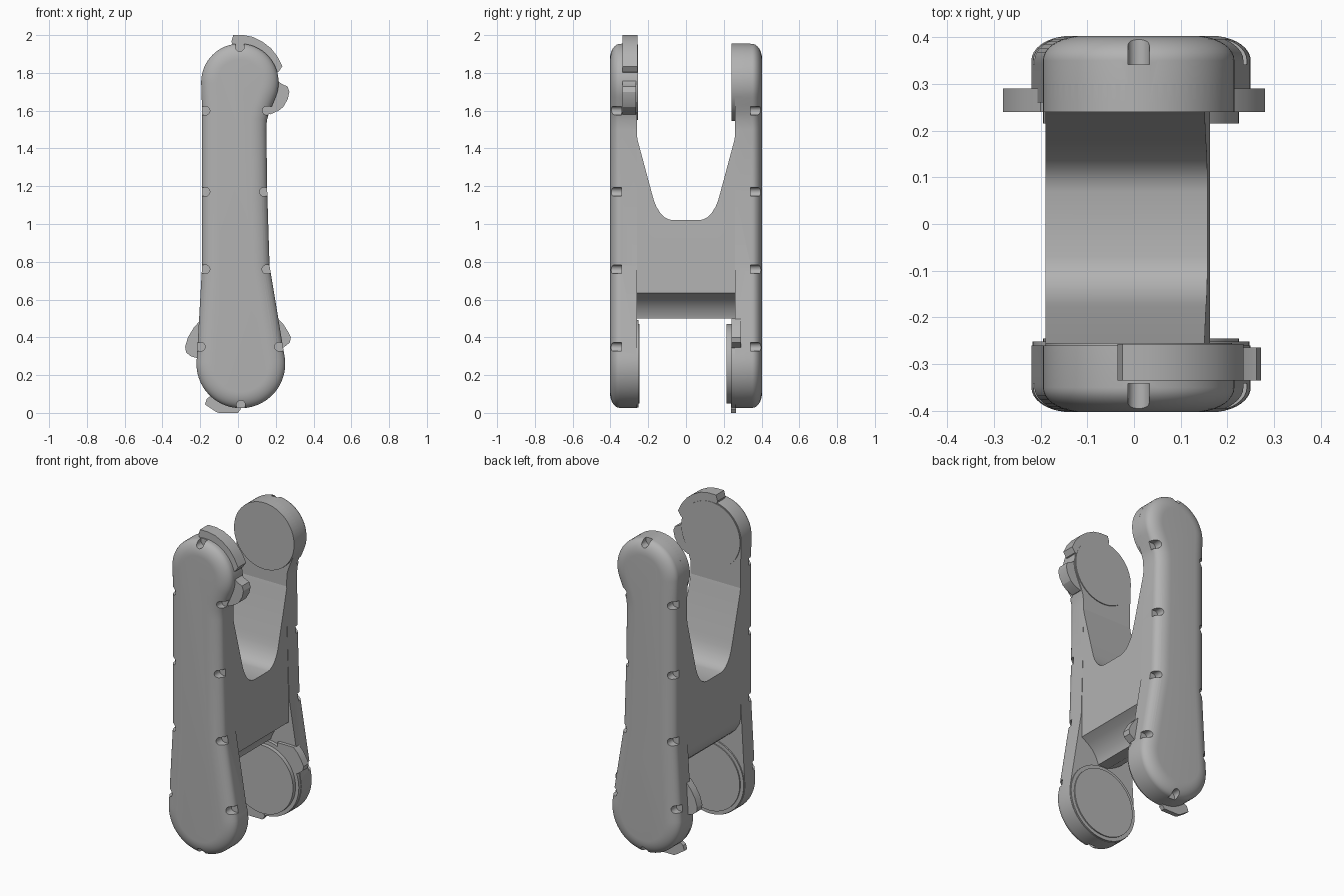
import bpy
import bmesh
from math import sin, cos, pi, radians
from mathutils import Vector

cube = bpy.data.objects.get("Cube")
if cube:
    bpy.data.objects.remove(cube, do_unlink=True)

grey = bpy.data.materials.new("light grey")
grey.use_nodes = True
colour = (0.45, 0.45, 0.45, 1)
grey.diffuse_color = colour
grey.node_tree.nodes["Principled BSDF"].inputs["Base Color"].default_value = colour


def loft(name, rings):
    """Skin a stack of closed rings and cap both ends."""
    bm = bmesh.new()
    rows = [[bm.verts.new(p) for p in ring] for ring in rings]
    for a, b in zip(rows, rows[1:]):
        for i in range(len(a)):
            j = (i + 1) % len(a)
            bm.faces.new((a[i], a[j], b[j], b[i]))
    bm.faces.new(rows[0])
    bm.faces.new(rows[-1])
    bmesh.ops.recalc_face_normals(bm, faces=bm.faces)
    mesh = bpy.data.meshes.new(name)
    bm.to_mesh(mesh)
    bm.free()
    obj = bpy.data.objects.new(name, mesh)
    bpy.context.collection.objects.link(obj)
    mesh.materials.append(grey)
    return obj


def prism(name, pts, y0, y1):
    """Extrude an x-z outline along y."""
    return loft(name, [[(x, y, z) for x, z in pts] for y in (y0, y1)])


def arc(cx, cz, r, a0, a1, n):
    angles = [radians(a0 + (a1 - a0) * i / n) for i in range(n + 1)]
    return [(cx + r * cos(a), cz + r * sin(a)) for a in angles]


def disc(name, cx, cz, r, y0, y1):
    return prism(name, arc(cx, cz, r, 0, 360, 64)[:-1], y0, y1)


def activate(obj):
    bpy.ops.object.select_all(action='DESELECT')
    obj.select_set(True)
    bpy.context.view_layer.objects.active = obj


def smooth(obj):
    activate(obj)
    bpy.ops.object.shade_smooth_by_angle(angle=radians(20))


def boolean(obj, tool, operation):
    tool.hide_render = True
    mod = obj.modifiers.new("cut", 'BOOLEAN')
    mod.operation = operation
    mod.solver = 'EXACT'
    mod.object = tool
    activate(obj)
    bpy.ops.object.modifier_apply(modifier=mod.name)
    bpy.data.objects.remove(tool, do_unlink=True)


def inset(pts, d):
    """Offset a counterclockwise outline inwards."""
    out = []
    for i, p in enumerate(pts):
        p = Vector(p)
        e0 = (p - Vector(pts[i - 1])).normalized()
        e1 = (Vector(pts[(i + 1) % len(pts)]) - p).normalized()
        n0, n1 = Vector((-e0.y, e0.x)), Vector((-e1.y, e1.x))
        out.append(p + (n0 + n1) * d / (1 + n0.dot(n1)))
    return out


# Pivot centres as (x, z), and the arm outline around them
TOP, LOW = (0.01, 1.75), (0.015, 0.26)
outline = (arc(*LOW, 0.235, -188, 12, 36)
           + [(0.167, 0.78), (0.155, 1.16), (0.15, 1.5), (0.153, 1.55),
              (0.165, 1.59), (0.182, 1.63)]
           + arc(*TOP, 0.205, -24, 180, 36)
           + [(-0.19, 1.6), (-0.19, 0.78)])

# Edge notches: edge point and outward direction in degrees
notches = [(-0.19, 1.6, 180), (-0.19, 1.17, 180), (-0.19, 0.76, 180),
           (-0.215, 0.35, 180), (0.17, 1.6, 0), (0.155, 1.17, 0),
           (0.168, 0.76, 0), (0.235, 0.35, 0),
           (0.01, 1.955, 90), (0.015, 0.025, 270)]

# Front and back arms with rounded outer rim
for side, label in ((-1, "front"), (1, "back")):
    rings = [[(x, side * 0.26, z) for x, z in outline]]
    for k in range(10):
        t = k / 9 * pi / 2
        y = side * (0.35 + 0.053 * sin(t))
        rings.append([(x, y, z) for x, z in inset(outline, 0.085 * (1 - cos(t)))])
    arm = loft(label + "_arm", rings)
    for x, z, deg in notches:
        a = radians(deg)
        out = Vector((cos(a), sin(a)))
        centre = Vector((x, z)) - out * 0.018
        shape = arc(*centre, 0.023, deg + 90, deg + 270, 12)
        shape += [Vector(shape[-1]) + out * 0.06, Vector(shape[0]) + out * 0.06]
        boolean(arm, prism("notch_cutter", shape, side * 0.342, side * 0.396), 'DIFFERENCE')
    smooth(arm)

# Web between the arms: U-shaped saddle above, rounded tongue below
half = [(0.28, 0.5), (0.28, 1.53), (0.262, 1.48), (0.255, 1.44), (0.18, 1.16),
        (0.17, 1.125), (0.156, 1.09), (0.137, 1.06), (0.115, 1.037),
        (0.092, 1.025), (0.07, 1.02)]
side_view = half + [(-y, z) for y, z in reversed(half)]
web = loft("web", [[(x, y, z) for y, z in side_view] for x in (-0.3, 0.3)])
section = [(-0.19, 1.6), (-0.19, 0.66), (-0.18, 0.625), (-0.155, 0.585),
           (-0.115, 0.548), (-0.07, 0.52), (-0.03, 0.502), (-0.02, 0.49),
           (0.04, 0.49), (0.045, 0.51), (0.06, 0.545), (0.085, 0.58),
           (0.12, 0.61), (0.163, 0.635), (0.163, 0.78), (0.154, 1.16), (0.149, 1.6)]
boolean(web, prism("web_cutter", section, -0.5, 0.5), 'INTERSECT')
smooth(web)

# Pivot bosses and pads on the inner faces
for name, centre, r, y0, y1 in (
        ("front_upper_pad", TOP, 0.2, -0.3, -0.255),
        ("back_upper_boss", TOP, 0.205, 0.3, 0.24),
        ("front_lower_boss", LOW, 0.232, -0.3, -0.252),
        ("front_lower_pad", LOW, 0.21, -0.3, -0.245),
        ("back_lower_boss", LOW, 0.232, 0.3, 0.24),
        ("back_lower_pad", LOW, 0.21, 0.3, 0.215)):
    smooth(disc(name, *centre, r, y0, y1))

# Stop tabs around the front upper and back lower pivots
tabs = {
    "upper_stop_long": (-0.335, -0.257, [
        (0, 1.85), (-0.025, 1.94), (-0.035, 1.965), (-0.025, 2.0), (0.03, 2.0),
        (0.08, 1.99), (0.13, 1.965), (0.175, 1.93), (0.21, 1.885), (0.235, 1.835),
        (0.215, 1.805), (0.1, 1.77)]),
    "upper_stop_short": (-0.335, -0.265, [
        (0.1, 1.73), (0.21, 1.76), (0.23, 1.742), (0.262, 1.728), (0.272, 1.7),
        (0.263, 1.66), (0.24, 1.62), (0.215, 1.6), (0.17, 1.58), (0.1, 1.62)]),
    "lower_stop_right": (0.24, 0.29, [
        (-0.1, 0.46), (-0.2, 0.49), (-0.235, 0.45), (-0.265, 0.4), (-0.28, 0.35),
        (-0.275, 0.32), (-0.25, 0.3), (-0.2, 0.285), (-0.1, 0.33)]),
    "lower_stop_left": (0.24, 0.29, [
        (0.1, 0.5), (0.21, 0.5), (0.24, 0.47), (0.265, 0.43), (0.28, 0.4),
        (0.274, 0.372), (0.24, 0.345), (0.1, 0.33)]),
    "lower_stop_bottom": (0.237, 0.265, [
        (-0.1, 0.12), (-0.165, 0.075), (-0.175, 0.045), (-0.115, 0.005),
        (-0.1, 0), (0, 0), (0.015, 0.02), (0, 0.1)]),
}
for name, (y0, y1, pts) in tabs.items():
    smooth(prism(name, pts, y0, y1))
